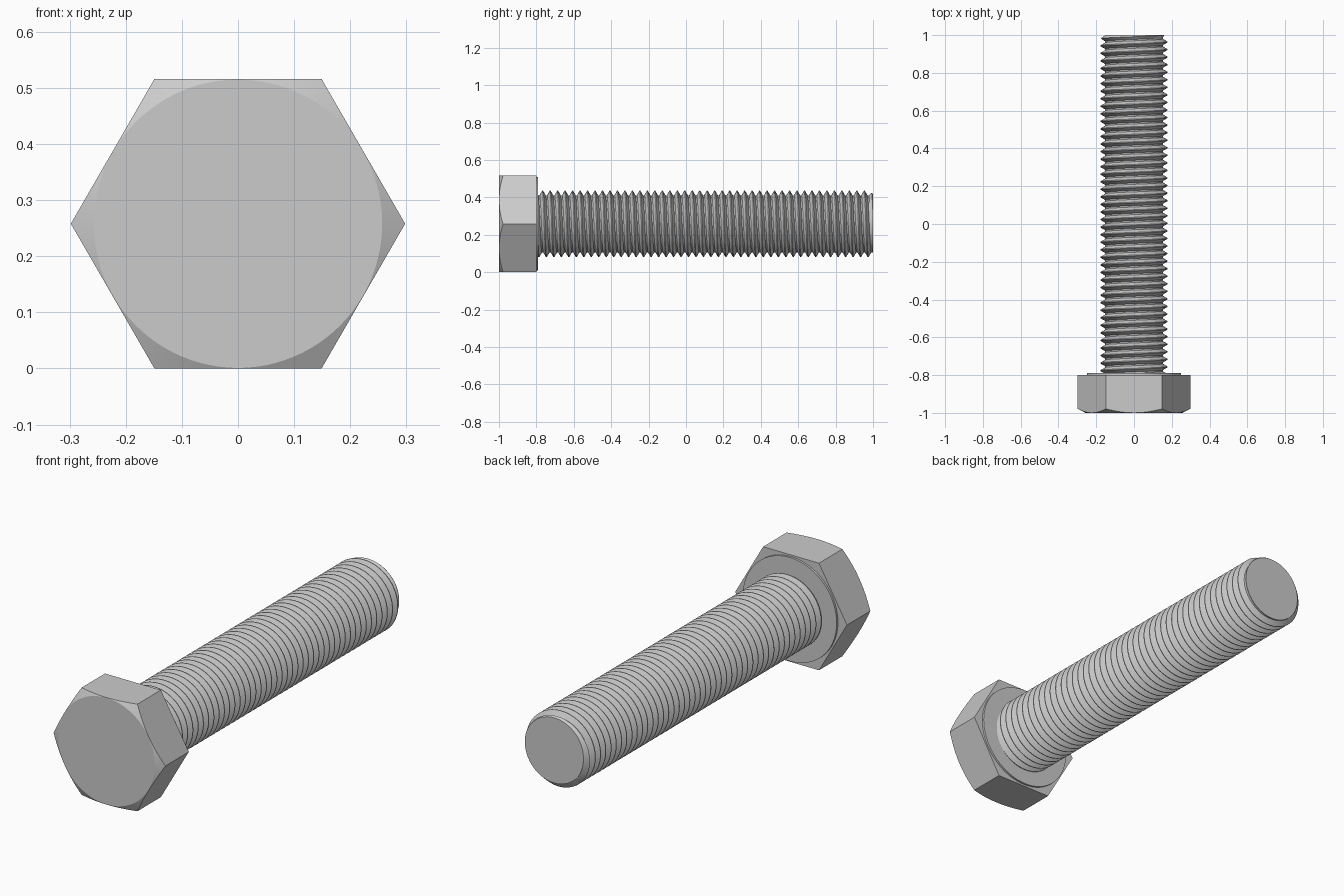
import bpy, bmesh
from math import pi, cos, sin, tan, radians

if "Cube" in bpy.data.objects:
    bpy.data.objects.remove(bpy.data.objects["Cube"])

AXIS_Z = 0.258            # height of the bolt axis
APOTHEM = 0.258           # half the distance across flats
R_MAJOR, R_MINOR, PITCH = 0.178, 0.153, 0.04
SEG = 72


def point(r, t, y):
    return (r * cos(t), y, AXIS_Z - r * sin(t))


def finish(bm, name, angle):
    bmesh.ops.recalc_face_normals(bm, faces=bm.faces)
    mesh = bpy.data.meshes.new(name)
    bm.to_mesh(mesh)
    bm.free()
    obj = bpy.data.objects.new(name, mesh)
    bpy.context.collection.objects.link(obj)
    bpy.ops.object.select_all(action='DESELECT')
    obj.select_set(True)
    bpy.context.view_layer.objects.active = obj
    bpy.ops.object.shade_smooth_by_angle(angle=radians(angle))
    return obj


def rings_solid(bm, rings):
    """Join closed rings of points into a capped solid."""
    vs = [[bm.verts.new(p) for p in ring] for ring in rings]
    for a, b in zip(vs, vs[1:]):
        for j in range(len(a)):
            k = (j + 1) % len(a)
            bm.faces.new((a[j], a[k], b[k], b[j]))
    bm.faces.new(vs[0])
    bm.faces.new(vs[-1])


# Hex head with a conical chamfer on its front, corners at +x and -x
def hex_radius(t):
    return APOTHEM / cos((t % (pi / 3)) - pi / 6)


angles = [2 * pi * j / 96 for j in range(96)]
bm = bmesh.new()
front = [point(APOTHEM - 0.001, t, -1.0) for t in angles]
chamfer = [point(hex_radius(t), t,
                 -1.0 + (hex_radius(t) - APOTHEM + 0.001) * tan(radians(28)))
           for t in angles]
back = [point(hex_radius(t), t, -0.80) for t in angles]
rings_solid(bm, [front, chamfer, back])
finish(bm, "hex_head", 20)

# Raised bearing face under the head
bm = bmesh.new()
rings_solid(bm, [[point(0.25, t, y) for t in angles] for y in (-0.81, -0.79)])
finish(bm, "bearing_face", 30)

# Threaded shank: one helical strip of thread profile, trimmed at both ends
PROFILE = [(0.0, R_MINOR), (0.18, R_MINOR), (0.54, R_MAJOR), (0.64, R_MAJOR)]
TURNS = 48
bm = bmesh.new()
strip = []
for i in range(TURNS * SEG + 1):
    t = 2 * pi * i / SEG
    row = []
    for f, r in PROFILE:
        y = -0.86 + PITCH * (i / SEG + f)
        r = min(r, 0.160 + max(0.0, 1.0 - y) * 0.8)   # lead-in chamfer
        row.append(bm.verts.new(point(r, t, y)))
    strip.append(row)
for i in range(TURNS * SEG):
    a, b = strip[i], strip[i + 1]
    for m in range(3):
        bm.faces.new((a[m], a[m + 1], b[m + 1], b[m]))
    if i + 1 + SEG < len(strip):
        c, d = strip[i + SEG], strip[i + SEG + 1]
        bm.faces.new((a[3], c[0], d[0], b[3]))
for y, n in ((-0.80, -1), (1.0, 1)):
    cut = bmesh.ops.bisect_plane(
        bm, geom=bm.verts[:] + bm.edges[:] + bm.faces[:], dist=1e-6,
        plane_co=(0, y, 0), plane_no=(0, n, 0), clear_outer=True)
    edges = [e for e in cut["geom_cut"] if isinstance(e, bmesh.types.BMEdge)]
    bmesh.ops.holes_fill(bm, edges=edges, sides=0)
finish(bm, "threaded_shank", 25)
